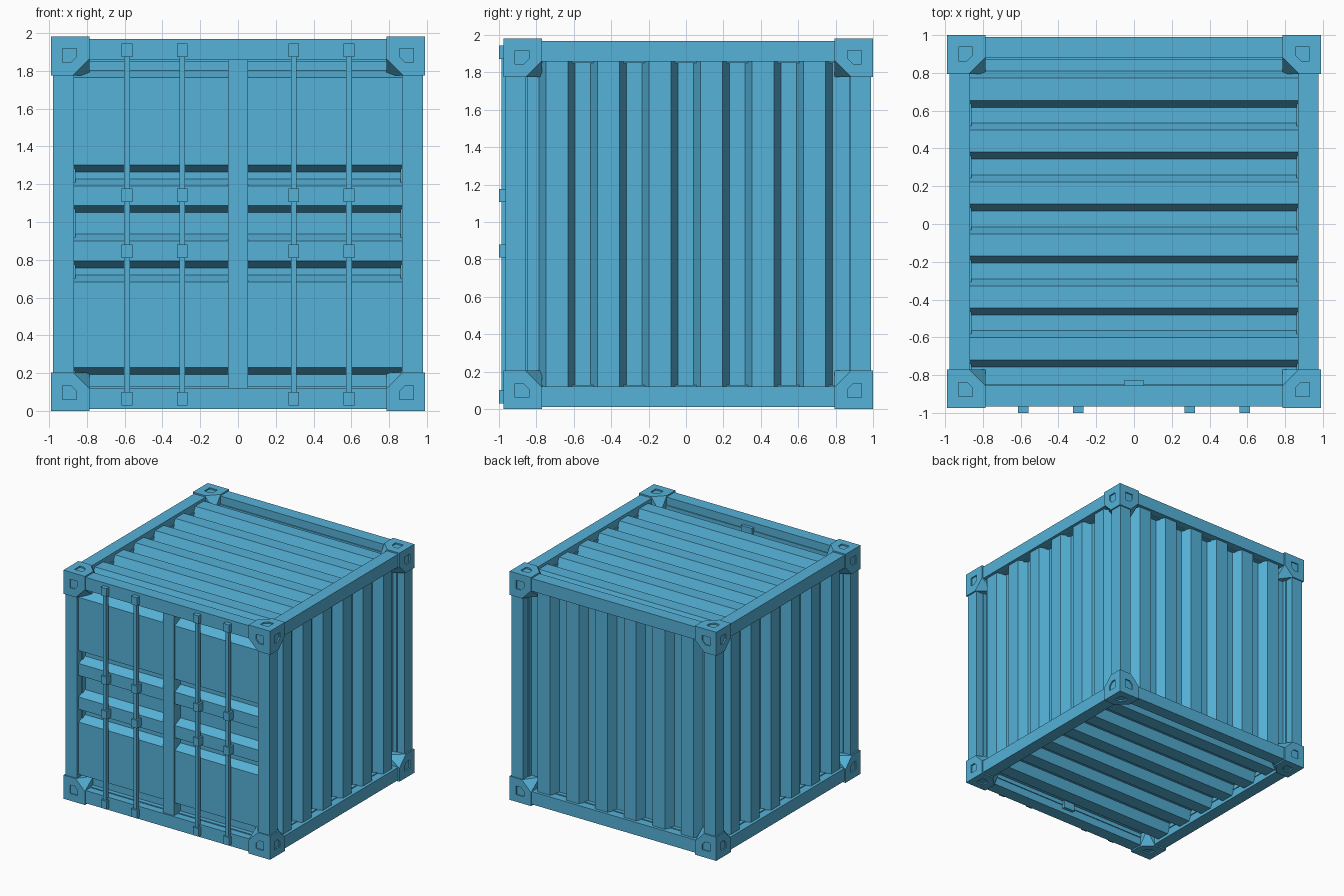
import bpy, bmesh
from mathutils import Vector

if "Cube" in bpy.data.objects:
    bpy.data.objects.remove(bpy.data.objects["Cube"])

C = Vector((0, 0.0125, 0.99))        # centre of the frame
HALF = (0.978, 0.9775, 0.978)        # frame half sizes
OUT = (0.99, 0.9875, 0.99)           # corner casting half sizes
BAR = 0.11                           # frame bar thickness

blue = bpy.data.materials.new("container_blue")
blue.diffuse_color = (0.093, 0.445, 0.69, 1)
blue.use_nodes = True
blue.node_tree.nodes["Principled BSDF"].inputs["Base Color"].default_value = blue.diffuse_color


def finish(name, bm, loc=(0, 0, 0), mirror=None):
    bmesh.ops.recalc_face_normals(bm, faces=bm.faces)
    me = bpy.data.meshes.new(name)
    bm.to_mesh(me)
    bm.free()
    me.materials.append(blue)
    ob = bpy.data.objects.new(name, me)
    ob.location = loc
    bpy.context.collection.objects.link(ob)
    if mirror:
        add_mirror(ob, mirror)
    return ob


def add_mirror(ob, axes):
    m = ob.modifiers.new("mirror", 'MIRROR')
    m.use_axis = axes
    m.use_mirror_merge = False


def add_box(bm, lo, hi):
    vs = bmesh.ops.create_cube(bm, size=1)["verts"]
    for v in vs:
        v.co = [lo[i] if v.co[i] < 0 else hi[i] for i in range(3)]


def add_prism(bm, pts, l0, l1, place):
    """Extrude a 2D outline from l0 to l1; place(a, d, l) gives the 3D point."""
    ends = [[bm.verts.new(place(a, d, l)) for a, d in pts] for l in (l0, l1)]
    n = len(pts)
    for e in ends:
        bm.faces.new(e)
    for i in range(n):
        j = (i + 1) % n
        bm.faces.new((ends[0][i], ends[0][j], ends[1][j], ends[1][i]))


def corrugated(name, ribs, a0, a1, l0, l1, place):
    """Sheet with trapezoid ribs; d is the depth behind the frame face."""
    high, low, slope = 0.025, 0.103, 0.037
    pts = [(a0, low)]
    for s, e in ribs:
        pts += [(s, low), (s + slope, high), (e - slope, high), (e, low)]
    pts += [(a1, low), (a1, low + 0.015), (a0, low + 0.015)]
    bm = bmesh.new()
    add_prism(bm, pts, l0, l1, place)
    return finish(name, bm)


# Frame: posts, cross beams and side beams
hx, hy, hz = HALF
for name, lo, axes in (
        ("corner_posts", (hx - BAR, hy - BAR, -hz), (True, True, False)),
        ("cross_beams", (-hx, hy - BAR, hz - BAR), (False, True, True)),
        ("side_beams", (hx - BAR, -hy, hz - BAR), (True, False, True))):
    bm = bmesh.new()
    add_box(bm, lo, HALF)
    finish(name, bm, C, axes)

# Corner castings: cube with three clipped corners and a pocket on each outer face
SIZE, CLIP, DEEP = 0.205, 0.088, 0.12
bm = bmesh.new()
points = []
for k in range(8):
    inner = [(k >> i) & 1 for i in range(3)]
    p = Vector([OUT[i] - SIZE * inner[i] for i in range(3)])
    if sum(inner) == 2:
        for i in range(3):
            q = p.copy()
            q[i] += CLIP if inner[i] else -DEEP
            points.append(q)
    else:
        points.append(p)
for p in points:
    bm.verts.new(p)
bmesh.ops.convex_hull(bm, input=bm.verts)
bmesh.ops.dissolve_limit(bm, angle_limit=0.01, verts=bm.verts, edges=bm.edges)
castings = finish("corner_castings", bm, C)

bm = bmesh.new()
P0, P1, CUT = 0.062, 0.136, 0.03
pocket = [(P0, P0), (P1, P0), (P1, P1 - CUT), (P1 - CUT, P1), (P0, P1)]
for k in range(3):
    def on_face(a, b, l, k=k):
        p = [0, 0, 0]
        p[k] = OUT[k] - l
        p[(k + 1) % 3] = OUT[(k + 1) % 3] - a
        p[(k + 2) % 3] = OUT[(k + 2) % 3] - b
        return p
    add_prism(bm, pocket, -0.02, 0.03, on_face)
cutter = finish("pocket_cutter", bm, C)
cutter.hide_render = True
cutter.display_type = 'WIRE'
cut = castings.modifiers.new("pockets", 'BOOLEAN')
cut.operation = 'DIFFERENCE'
cut.solver = 'EXACT'
cut.object = cutter
add_mirror(castings, (True, True, True))

# Corrugated walls, roof and floor
def even(start):
    return [(start + 0.275 * i, start + 0.275 * i + 0.192) for i in range(6)]


wall, deck = even(-0.785), even(-0.757)
ya, yb, za, zb = C.y - hy, C.y + hy, C.z - hz, C.z + hz
corrugated("right_wall", wall, -0.9, 0.92, 0.08, 1.9, lambda a, d, l: (hx - d, a, l))
corrugated("left_wall", wall, -0.9, 0.92, 0.08, 1.9, lambda a, d, l: (d - hx, a, l))
corrugated("back_wall", wall, -0.91, 0.91, 0.08, 1.9, lambda a, d, l: (a, yb - d, l))
corrugated("roof", deck, -0.9, 0.92, -0.91, 0.91, lambda a, d, l: (l, a, zb - d))
corrugated("floor", deck, -0.9, 0.92, -0.91, 0.91, lambda a, d, l: (l, a, za + d))

# Doors with horizontal ribs of different heights
door_ribs = [(0.193, 0.72), (0.757, 0.937), (1.05, 1.227), (1.265, 1.80)]
corrugated("doors", door_ribs, 0.08, 1.9, -0.91, 0.91, lambda a, d, l: (l, ya + d, a))
bm = bmesh.new()
add_box(bm, (-0.053, -0.95, 0.05), (0.053, -0.828, 1.93))
finish("door_centre_post", bm)

# Locking rods with clamps
bm = bmesh.new()
for x in (0.295, 0.587):
    add_box(bm, (x - 0.015, -0.987, 0.04), (x + 0.015, -0.957, 1.935))
finish("locking_rods", bm, mirror=(True, False, False))
bm = bmesh.new()
for x in (0.295, 0.587):
    for z in (0.066, 0.845, 1.142, 1.908):
        add_box(bm, (x - 0.028, -1.0, z - 0.035), (x + 0.028, -0.94, z + 0.035))
finish("rod_clamps", bm, mirror=(True, False, False))
